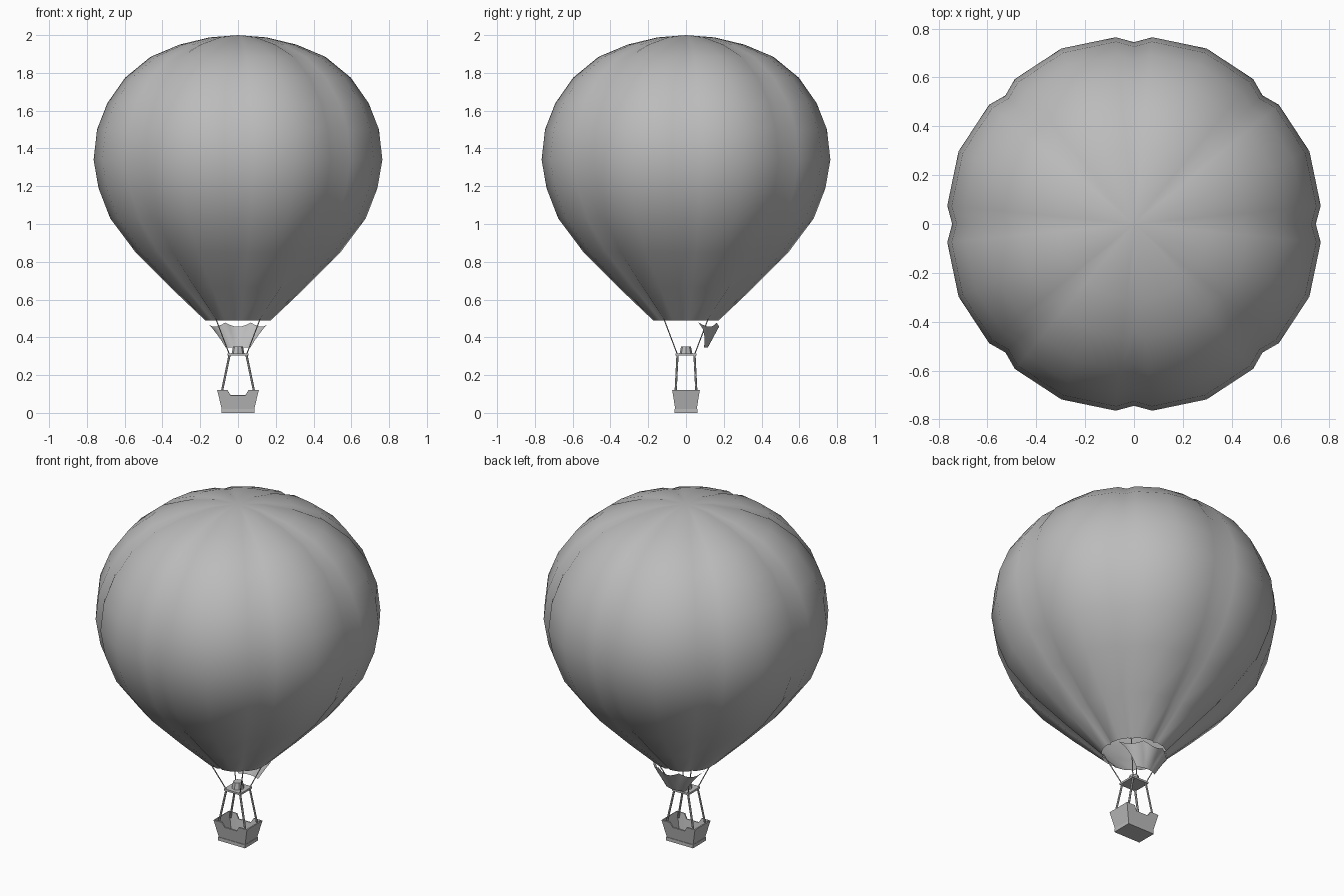
import bpy, bmesh, math
from mathutils import Vector

cube = bpy.data.objects.get("Cube")
if cube:
    bpy.data.objects.remove(cube)

grey = bpy.data.materials.new("plain grey")
grey.use_nodes = True
grey.diffuse_color = (0.5, 0.5, 0.5, 1)
grey.node_tree.nodes["Principled BSDF"].inputs["Base Color"].default_value = (0.5, 0.5, 0.5, 1)


def finish(name, bm, smooth=False, fix_normals=True):
    if fix_normals:
        bmesh.ops.recalc_face_normals(bm, faces=bm.faces)
    mesh = bpy.data.meshes.new(name)
    bm.to_mesh(mesh)
    bm.free()
    mesh.materials.append(grey)
    if smooth:
        mesh.shade_smooth()
    obj = bpy.data.objects.new(name, mesh)
    bpy.context.collection.objects.link(obj)
    return obj


def bridge(bm, rows, closed):
    """Join successive rows of points with quads."""
    rows = [[bm.verts.new(p) for p in row] for row in rows]
    n = len(rows[0])
    for low, high in zip(rows, rows[1:]):
        for i in range(n if closed else n - 1):
            j = (i + 1) % n
            bm.faces.new((low[i], low[j], high[j], high[i]))
    return rows


def rod(name, a, b, radius, sides=6):
    a, b = Vector(a), Vector(b)
    bm = bmesh.new()
    bmesh.ops.create_cone(bm, cap_ends=True, segments=sides, radius1=radius,
                          radius2=radius, depth=(b - a).length)
    obj = finish(name, bm)
    obj.rotation_euler = (b - a).to_track_quat('Z', 'Y').to_euler()
    obj.location = (a + b) / 2


def slab(name, hx, hy, z0, z1):
    bm = bmesh.new()
    bmesh.ops.create_cube(bm, size=1)
    for v in bm.verts:
        v.co = (v.co.x * 2 * hx, v.co.y * 2 * hy, z0 + (v.co.z + 0.5) * (z1 - z0))
    finish(name, bm)


# Envelope: eight gores with a shallow groove along each seam
profile = [(0.175, 0.49), (0.36, 0.665), (0.545, 0.85), (0.68, 1.03), (0.742, 1.19),
           (0.768, 1.34), (0.75, 1.5), (0.695, 1.64), (0.6, 1.775), (0.465, 1.885),
           (0.31, 1.95), (0.15, 1.988)]
rows = []
for r, z in profile:
    groove = 0.024 * min(1, r / 0.3)
    row = []
    for seam in range(8):
        for offset, radius in ((-5.6, r), (0, r - groove), (5.6, r), (22.5, r * 1.012)):
            a = math.radians(seam * 45 + offset)
            row.append((radius * math.cos(a), radius * math.sin(a), z))
    rows.append(row)
bm = bmesh.new()
rings = bridge(bm, rows, True)
crown = bm.verts.new((0, 0, 2))
for i, v in enumerate(rings[-1]):
    bm.faces.new((v, rings[-1][(i + 1) % len(rings[-1])], crown))
finish("envelope", bm, smooth=True, fix_normals=False)

# Scoop: partial cone behind the mouth, scalloped along its upper edge
rows = []
for k in range(5):
    t = k / 4
    half = 67.5 + (34 - 67.5) * t ** 0.8
    row = []
    for i in range(25):
        u = i / 24 * 2 - 1
        a = math.radians(90 - u * half)
        r = 0.175 + (0.115 - 0.175) * t
        top = 0.478 - 0.022 * abs(math.sin(math.pi * i / 8))
        row.append((r * math.cos(a), r * math.sin(a), top + (0.345 - top) * t))
    rows.append(row)
bm = bmesh.new()
bridge(bm, rows, False)
finish("scoop", bm, smooth=True, fix_normals=False)

# Burner and its frame
slab("burner_frame", 0.055, 0.055, 0.303, 0.314)
bm = bmesh.new()
bmesh.ops.create_cone(bm, cap_ends=True, segments=8, radius1=0.034, radius2=0.026, depth=0.038)
bmesh.ops.translate(bm, verts=bm.verts, vec=(0, 0, 0.333))
finish("burner", bm)

# Ropes up to the mouth and poles down to the basket
for sx, sy, corner in ((-1, -1, "front_right"), (1, -1, "front_left"),
                       (1, 1, "back_left"), (-1, 1, "back_right")):
    rod("rope_" + corner, (sx * 0.045, sy * 0.045, 0.308),
        (sx * 0.118, sy * 0.118, 0.5), 0.003)
    rod("pole_" + corner, (sx * 0.045, sy * 0.045, 0.306),
        (sx * 0.09, sy * 0.056, 0.09), 0.006)

# Basket: flared walls with a notch in the front and back
slab("basket_base", 0.088, 0.06, 0, 0.02)
front = [(-1, 0.12), (-0.51, 0.12), (-0.38, 0.093), (0.38, 0.093), (0.51, 0.12), (1, 0.12)]
outline = [(x, -1, z) for x, z in front] + [(-x, 1, z) for x, z in front]


def wall_ring(height):
    ring = []
    for x, y, top in outline:
        z = 0.015 + (top - 0.015) * height
        flare = (z - 0.015) / 0.105
        ring.append((x * (0.085 + 0.025 * flare), y * (0.056 + 0.017 * flare), z))
    return ring


bm = bmesh.new()
bridge(bm, [wall_ring(0), wall_ring(1)], True)
walls = finish("basket_walls", bm, fix_normals=False)
thick = walls.modifiers.new("thickness", 'SOLIDIFY')
thick.thickness = 0.008
thick.offset = -1
